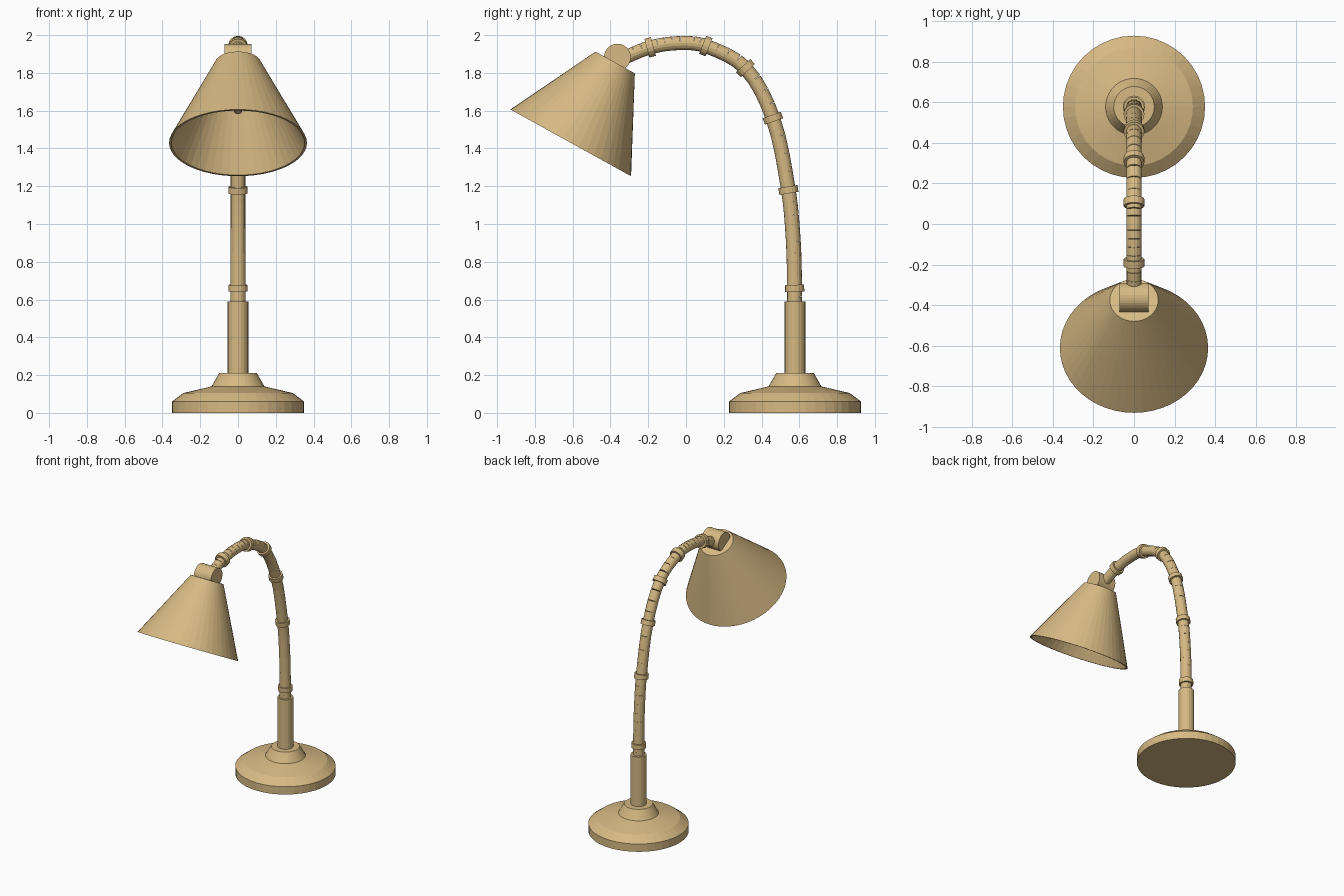
import bpy, bmesh, math
from mathutils import Vector, Matrix

if "Cube" in bpy.data.objects:
    bpy.data.objects.remove(bpy.data.objects["Cube"])

brass = bpy.data.materials.new("warm_tan")
brass.diffuse_color = (0.68, 0.49, 0.23, 1)
brass.use_nodes = True
brass.node_tree.nodes["Principled BSDF"].inputs["Base Color"].default_value = brass.diffuse_color


def finish(name, bm):
    bmesh.ops.recalc_face_normals(bm, faces=bm.faces)
    mesh = bpy.data.meshes.new(name)
    bm.to_mesh(mesh)
    bm.free()
    mesh.materials.append(brass)
    ob = bpy.data.objects.new(name, mesh)
    bpy.context.collection.objects.link(ob)
    return ob


def lathe(name, profile, sides, origin, axis=Vector((0, 0, 1))):
    """Revolve (radius, height) points about an axis; zero radius closes an end."""
    bm = bmesh.new()
    pts = [bm.verts.new((r, 0, h)) for r, h in profile]
    edges = [bm.edges.new(p) for p in zip(pts, pts[1:])]
    bmesh.ops.spin(bm, geom=pts + edges, cent=(0, 0, 0), axis=(0, 0, 1),
                   angle=math.tau, steps=sides, use_duplicate=False)
    bmesh.ops.remove_doubles(bm, verts=bm.verts, dist=1e-5)
    rot = axis.to_track_quat('Z', 'Y').to_matrix().to_4x4()
    bm.transform(Matrix.Translation(origin) @ rot)
    return finish(name, bm)


def add_rod(bm, a, b, r1, r2, sides=16):
    d = b - a
    m = Matrix.Translation((a + b) / 2) @ d.to_track_quat('Z', 'Y').to_matrix().to_4x4()
    bmesh.ops.create_cone(bm, cap_ends=True, segments=sides, radius1=r1,
                          radius2=r2, depth=d.length, matrix=m)


# stepped round base and its column
foot = Vector((0, 0.577, 0))
lathe("base", [(0, 0), (.35, 0), (.35, .06), (.29, .105), (.14, .14),
               (.10, .21), (0, .21)], 40, foot)
lathe("column", [(0, .19), (.055, .19), (.055, .59), (0, .59)], 20, foot)

# gooseneck centre line, (y, z); collars sit on the marked points
path = [Vector((0, y, z)) for y, z in [
    (.575, .57), (.575, .66), (.568, .91), (.542, 1.18), (.46, 1.56),
    (.315, 1.825), (.105, 1.942), (-.03, 1.958), (-.19, 1.935), (-.35, 1.87)]]
collars = [1, 3, 4, 5, 6, 8]


def tangent(i):
    return (path[min(i + 1, len(path) - 1)] - path[max(i - 1, 0)]).normalized()


# gooseneck of short straight links
line = []
for i in range(len(path) - 1):
    a, b = path[i], path[i + 1]
    k = (b - a).length / 3
    for s in range(4):
        t = s / 4
        line.append(a * (1 - t) ** 3 + (a + tangent(i) * k) * 3 * t * (1 - t) ** 2
                    + (b - tangent(i + 1) * k) * 3 * t * t * (1 - t) + b * t ** 3)
line.append(path[-1])
bm = bmesh.new()
for i, (a, b) in enumerate(zip(line, line[1:])):
    r = .04 - .004 * i / len(line)
    add_rod(bm, a, b, r, r)
finish("gooseneck", bm)

# collars
bm = bmesh.new()
for i in collars:
    d = tangent(i) * .018
    add_rod(bm, path[i] - d, path[i] + d, .051, .051)
finish("collars", bm)

# pivot joint drum, lying across
bm = bmesh.new()
add_rod(bm, Vector((-.072, -.363, 1.883)), Vector((.072, -.363, 1.883)), .071, .071, 32)
finish("pivot_joint", bm)

# open conical shade, tilted forward
top = Vector((0, -.375, 1.855))
down = Vector((0, -.235, -.425)).normalized()
lathe("shade", [(0, 0), (.119, 0), (.365, .486), (.353, .486), (.111, .012), (0, .012)],
      48, top, down)

# slim bulb inside the shade
lathe("bulb", [(0, .01), (.03, .01), (.03, .26), (.02, .30), (0, .305)], 16, top, down)
